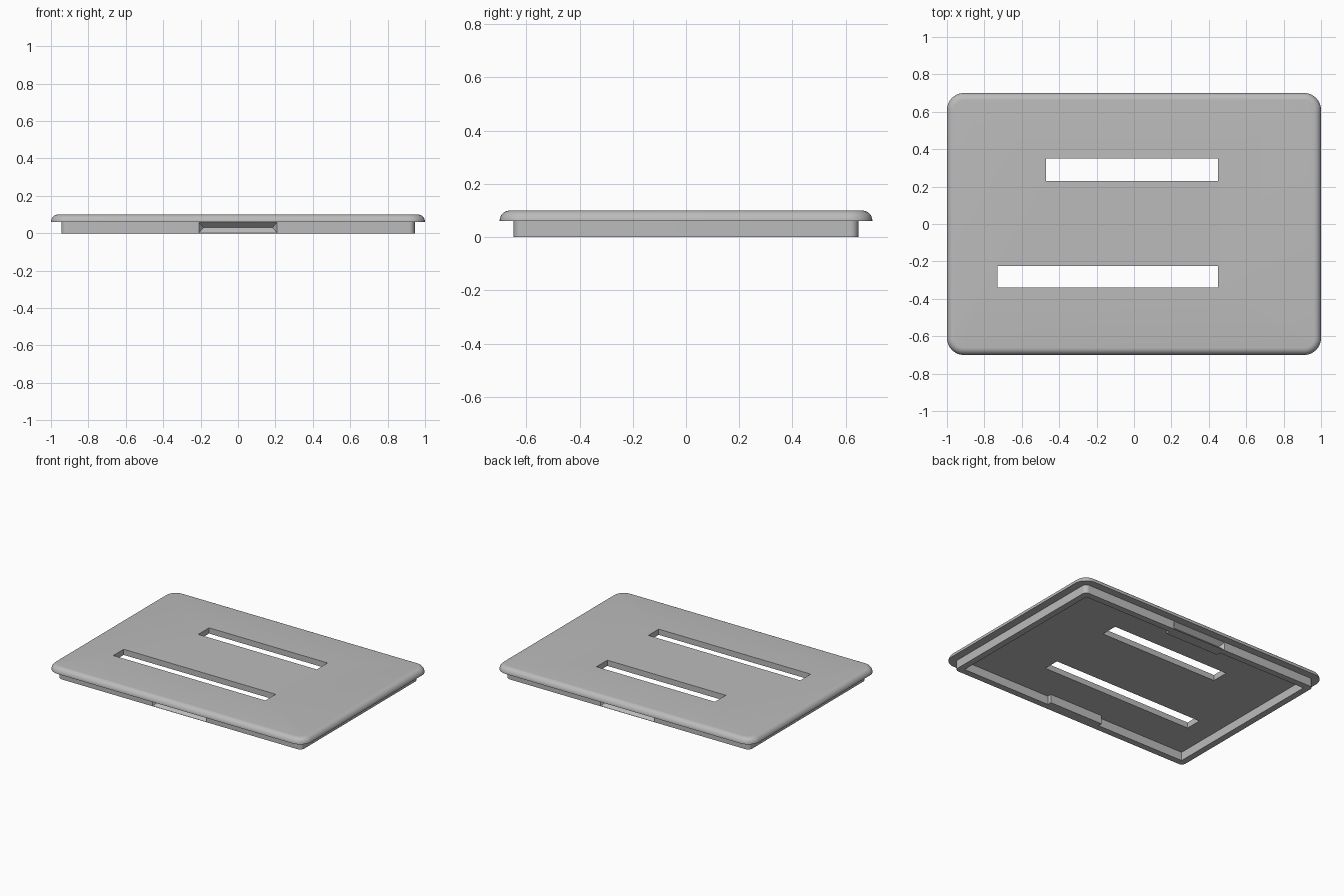
import bpy
import bmesh
from math import radians
from mathutils import Vector

if "Cube" in bpy.data.objects:
    bpy.data.objects.remove(bpy.data.objects["Cube"])

grey = bpy.data.materials.new("plain grey")
grey.use_nodes = True
colour = (0.5, 0.5, 0.5, 1)
grey.diffuse_color = colour
grey.node_tree.nodes["Principled BSDF"].inputs["Base Color"].default_value = colour


def make_object(name, bm):
    bmesh.ops.recalc_face_normals(bm, faces=bm.faces)
    mesh = bpy.data.meshes.new(name)
    bm.to_mesh(mesh)
    bm.free()
    mesh.materials.append(grey)
    obj = bpy.data.objects.new(name, mesh)
    bpy.context.collection.objects.link(obj)
    return obj


def block(name, low, high, corner=0, fillet=0):
    """Box with optional rounded upright corners and a rounded top edge."""
    bm = bmesh.new()
    low, high = Vector(low), Vector(high)
    bmesh.ops.create_cube(bm, size=1)
    for v in bm.verts:
        v.co = Vector([(low[i] + high[i]) / 2 + v.co[i] * (high[i] - low[i]) for i in range(3)])
    if corner:
        upright = [e for e in bm.edges if abs(e.verts[0].co.z - e.verts[1].co.z) > 0.01]
        bmesh.ops.bevel(bm, geom=upright, offset=corner, segments=10, profile=0.5, affect='EDGES')
    if fillet:
        rim = [e for e in bm.edges if all(v.co.z > high.z - 1e-4 for v in e.verts)]
        bmesh.ops.bevel(bm, geom=rim, offset=fillet, segments=8, profile=0.5, affect='EDGES')
    return make_object(name, bm)


def groove(y, inward):
    """Wedge cutter with a pointed roof that leans into the wall."""
    bm = bmesh.new()
    ridge_y = y + inward * 0.03
    corners = [(x, y - inward * 0.001, z) for x in (-0.21, 0.21) for z in (0.001, 0.059)]
    ridge = [(x, ridge_y, 0.03) for x in (-0.185, 0.185)]
    for co in corners + ridge:
        bm.verts.new(co)
    bmesh.ops.convex_hull(bm, input=bm.verts)
    return make_object("groove_cutter", bm)


def combine(target, tool, operation):
    mod = target.modifiers.new(operation, 'BOOLEAN')
    mod.operation = operation
    mod.solver = 'EXACT'
    mod.object = tool
    bpy.context.view_layer.objects.active = target
    bpy.ops.object.modifier_apply(modifier=mod.name)
    bpy.data.objects.remove(tool)


# Top plate with two long slots
plate = block("lid_plate", (-1, -0.7, 0.06), (1, 0.7, 0.1), corner=0.09, fillet=0.038)
for left, front, back in ((-0.47, 0.23, 0.35), (-0.73, -0.34, -0.225)):
    combine(plate, block("slot_cutter", (left, front, 0), (0.45, back, 0.2)), 'DIFFERENCE')

# Lip below the plate, hollow inside
OUT_X, OUT_Y, WALL = 0.945, 0.647, 0.045
lip = block("lid_lip", (-OUT_X, -OUT_Y, 0), (OUT_X, OUT_Y, 0.065), corner=0.03)
inner = Vector((OUT_X - WALL, OUT_Y - WALL, 0.2))
combine(lip, block("hollow_cutter", -inner, inner), 'DIFFERENCE')

# Thickened wall and finger groove at the front and back
for inward in (1, -1):
    ends = sorted((-inward * (OUT_Y - 0.035), -inward * (OUT_Y - WALL - 0.03)))
    pad = block("wall_pad", (-0.21, ends[0], 0), (0.21, ends[1], 0.065))
    combine(lip, pad, 'UNION')
    combine(lip, groove(-inward * OUT_Y, inward), 'DIFFERENCE')

# Smooth the rounded edges, keep the rest crisp
for obj in (plate, lip):
    bpy.ops.object.select_all(action='DESELECT')
    obj.select_set(True)
    bpy.context.view_layer.objects.active = obj
    bpy.ops.object.shade_smooth_by_angle(angle=radians(30))
